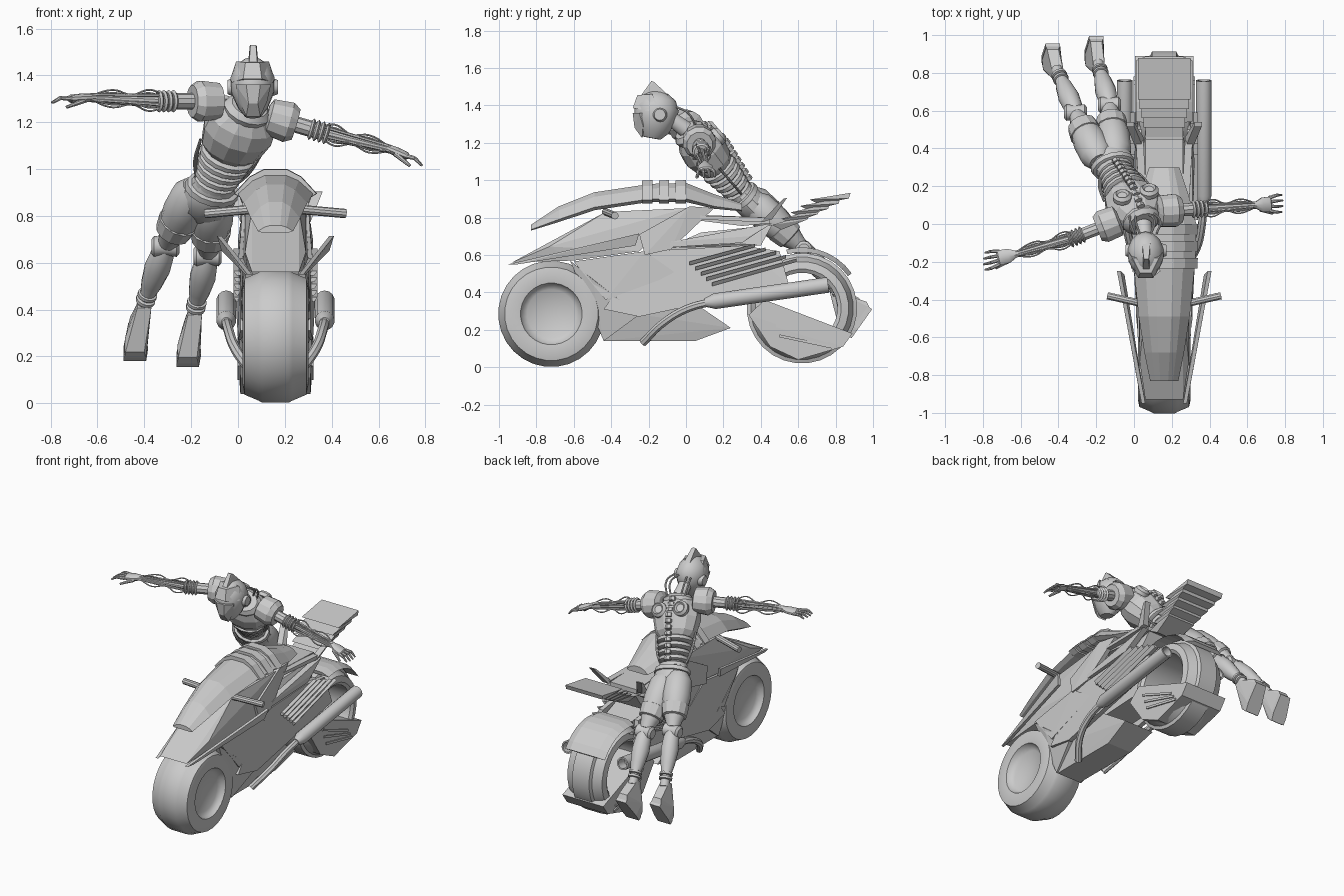
import bpy, bmesh, math
from mathutils import Vector as V

cube = bpy.data.objects.get("Cube")
if cube:
    bpy.data.objects.remove(cube)

grey = bpy.data.materials.new("plain_grey")
grey.use_nodes = True
grey.diffuse_color = (0.6, 0.6, 0.6, 1)
grey.node_tree.nodes["Principled BSDF"].inputs["Base Color"].default_value = (0.6, 0.6, 0.6, 1)
CX = 0.16  # centre plane of the motorcycle


def finish(name, bm, smooth=True):
    bmesh.ops.recalc_face_normals(bm, faces=bm.faces)
    me = bpy.data.meshes.new(name)
    bm.to_mesh(me)
    bm.free()
    me.materials.append(grey)
    if smooth:
        me.shade_smooth()
        me.set_sharp_from_angle(angle=math.radians(35))
    ob = bpy.data.objects.new(name, me)
    bpy.context.collection.objects.link(ob)
    return ob


def skin(name, rings, loop=False, smooth=True):
    """Bridge rings of points; cap the ends unless looped."""
    bm = bmesh.new()
    vs = [[bm.verts.new(p) for p in r] for r in rings]
    n = len(vs[0])
    pairs = list(zip(vs, vs[1:])) + ([(vs[-1], vs[0])] if loop else [])
    for a, b in pairs:
        for i in range(n):
            bm.faces.new((a[i], a[(i + 1) % n], b[(i + 1) % n], b[i]))
    if not loop:
        bm.faces.new(vs[0])
        bm.faces.new(vs[-1])
    return finish(name, bm, smooth)


def spin(name, p, q, profile, n=12, side=(1, 0, 0), loop=False, smooth=True):
    """Rings (t, a[, b]) along the line p to q."""
    p, d = V(p), V(q) - V(p)
    ax, u = d.normalized(), V(side)
    if abs(ax.dot(u)) > 0.9:
        u = V((0, 1, 0))
    u = (u - ax * u.dot(ax)).normalized()
    w = ax.cross(u)
    ang = [2 * math.pi * (i + 0.5) / n for i in range(n)]
    rings = [[p + d * r[0] + u * math.cos(k) * r[1] + w * math.sin(k) * r[-1] for k in ang] for r in profile]
    return skin(name, rings, loop, smooth)


def rod(name, p, q, r, r2=None, n=10):
    return spin(name, p, q, [(0, r), (1, r if r2 is None else r2)], n)


def hull(name, pts):
    bm = bmesh.new()
    for p in pts:
        bm.verts.new(p)
    res = bmesh.ops.convex_hull(bm, input=bm.verts)
    bmesh.ops.delete(bm, geom=[v for v in bm.verts if not v.link_faces], context='VERTS')
    bmesh.ops.dissolve_limit(bm, angle_limit=0.02, verts=bm.verts, edges=bm.edges)
    return finish(name, bm, False)


def body(name, pts):
    """Convex block symmetric about the motorcycle's centre plane."""
    return hull(name, [(CX + s * x, y, z) for x, y, z in pts for s in (-1, 1)])


def panels(name, pts, thick=0.03):
    """A convex side panel on both flanks."""
    for s, tag in ((1, "left"), (-1, "right")):
        hull(f"{name}_{tag}", [(CX + s * (x - k), y, z) for x, y, z in pts for k in (0, thick)])


def cable(name, pts, r):
    cu = bpy.data.curves.new(name, 'CURVE')
    cu.dimensions, cu.bevel_depth, cu.bevel_resolution, cu.resolution_u = '3D', r, 2, 5
    sp = cu.splines.new('BEZIER')
    sp.bezier_points.add(len(pts) - 1)
    for b, p in zip(sp.bezier_points, pts):
        b.co = p
        b.handle_left_type = b.handle_right_type = 'AUTO'
    tmp = bpy.data.objects.new(name, cu)
    bpy.context.collection.objects.link(tmp)
    dg = bpy.context.evaluated_depsgraph_get()
    me = bpy.data.meshes.new_from_object(tmp.evaluated_get(dg))
    bpy.data.objects.remove(tmp)
    bm = bmesh.new()
    bm.from_mesh(me)
    finish(name, bm)


def both(half):
    return half + [(1 - r[0], *r[1:]) for r in reversed(half)]


# Wheels: solid front, hollow rear
tyre = [(0, .21), (.03, .25), (.24, .275)]
spin("front_wheel", (CX - .14, -.72, .285), (CX + .14, -.72, .285),
     both([(.2, .02), (.16, .13), (.1, .155), (.02, .165)] + tyre + [(.3, .284)]), 28)
spin("rear_wheel", (CX - .14, .62, .315), (CX + .14, .62, .315),
     both([(.05, .19)] + tyre + [(.27, .295)]), 28, loop=True)
arc = [math.radians(k) for k in range(35, 106, 10)]
skin("rear_fender", [[(CX + x, .62 + r * math.cos(k), .315 + r * math.sin(k))
     for x, r in ((-.15, .3), (-.1, .325), (.1, .325), (.15, .3))] for k in arc], smooth=False)

# Rear wheel cover with slits
body("wheel_cover", [(.155, .335, .28), (.155, .42, .36), (.155, .89, .18), (.155, .84, .11),
                     (.15, .6, .04), (.15, .45, .11)])
for i in range(3):
    panels(f"cover_slit_{i}", [(.162, .46 + .02 * i, .27 - .055 * i), (.162, .74 + .02 * i, .16 - .03 * i),
                               (.162, .74 + .02 * i, .175 - .03 * i), (.162, .46 + .02 * i, .285 - .055 * i)], .008)

# Hull, belly and flank panels
body("engine_hull", [(.1, -.58, .56), (.1, -.44, .32), (.1, .34, .36), (.1, .5, .6), (.12, -.1, .64), (.12, .3, .65)])
body("belly", [(.13, -.44, .31), (.09, -.44, .14), (.09, .05, .14), (.11, .24, .21), (.13, .05, .34)])
panels("front_strut", [(.13, -.62, .57), (.15, -.5, .47), (.15, -.25, .28), (.13, -.44, .31), (.1, -.44, .14)])
panels("main_panel", [(.15, -.44, .31), (.16, -.25, .27), (.17, .55, .44), (.15, .5, .62), (.15, .3, .65), (.14, -.22, .62)])
panels("front_panel", [(.14, -.6, .565), (.15, -.22, .62), (.15, -.05, .5), (.15, -.43, .36)])
panels("tank_panel", [(.15, -.25, .71), (.14, .02, .86), (.12, .15, .85), (.15, -.08, .63), (.16, -.22, .6)])
for i in range(5):
    a, b = (.02 + .03 * i, .565 - .028 * i), (.37 + .055 * i, .66 - .02 * i)
    panels(f"louvre_{i}", [(.18, *a), (.18, *b), (.165, a[0], a[1] - .02), (.165, b[0], b[1] - .018)], .025)

# Nose cowl and side blades
body("nose_cowl", [(.1, -.93, .56), (.13, -.73, .645), (.1, -.43, .83), (.13, 0, .85), (.14, -.25, .62), (.12, -.6, .57)])
panels("side_blade", [(.12, -.95, .55), (.25, -.25, .715), (.23, -.27, .65), (.13, -.9, .55)], .02)


# Upper fairing shell and its raised ribs
def shell(name, secs):
    skin(name, [[(CX + k * w, y, zs + f * (zt - zs)) for k, f in
         ((-.8, -.2), (-1, 0), (-.62, .7), (-.28, 1), (.28, 1), (.62, .7), (1, 0), (.8, -.2))]
         for y, w, zt, zs in secs], smooth=False)


shell("upper_fairing", [(-.83, .075, .76, .735), (-.68, .105, .86, .79), (-.49, .135, .935, .855), (-.19, .165, .98, .9),
                        (0, .17, .985, .9), (.15, .13, .925, .86), (.3, .08, .875, .84)])
for i in range(3):
    y = -.235 + .09 * i
    shell(f"fairing_rib_{i}", [(y, .175, .998, .895), (y + .055, .178, 1.0, .895)])

# Seat, swept rails and stepped tail
body("seat", [(.1, .02, .79), (.1, .3, .755), (.1, .45, .77), (.1, .45, .8), (.1, .05, .815)])
body("seat_base", [(.08, -.1, .64), (.12, .29, .66), (.1, .46, .76), (.12, .4, .65), (.07, .08, .72)])
panels("seat_rail", [(.13, .07, .79), (.15, .42, .775), (.15, .44, .8), (.13, .07, .81)], .04)
panels("rear_rail", [(.15, .4, .775), (.2, .52, .9), (.2, .54, .905), (.15, .46, .79)], .04)
panels("lower_rail", [(.15, -.1, .64), (.16, .3, .665), (.15, .46, .77), (.16, .34, .7), (.15, -.08, .67)], .04)
for i in range(5):
    a, b, w = (.46 + .05 * i, .76 + .034 * i), (.66 + .055 * i, .82 + .028 * i), .1 + .01 * i
    body(f"tail_step_{i}", [(w, *a), (w, *b), (w * .8, a[0] + .05, a[1] - .025), (w, b[0] - .01, b[1] - .03)])

# Exhausts and handlebars
for s, tag in ((1, "left"), (-1, "right")):
    P = lambda x, y, z: (CX + s * x, y, z)
    cable(f"exhaust_pipe_{tag}", [P(.1, -.23, .13), P(.17, -.13, .23), P(.2, 0, .31), P(.21, .16, .355)], .022)
    spin(f"exhaust_{tag}", P(.21, .1, .345), P(.21, .76, .44),
         [(0, .022), (.08, .042), (1, .042), (1, .032), (.9, .03)], 14)
    rod(f"handlebar_{tag}", P(.08, -.43, .83), P(.3, -.38, .81), .02)

# Torso of the rider
waist, neck = V((-.11, .3, .92)), V((.05, 0, 1.27))
across = V((.36, .08, -.09))
axis = neck - waist
back = axis.cross(across).normalized()
spin("spine_core", waist, neck, [(-.1, .07, .05), (.3, .075, .06), (1, .04, .04)], 12, across)
spin("chest", waist, neck, [(.42, .1, .08), (.5, .135, .105), (.68, .155, .125), (.82, .15, .11), (.95, .09, .07), (1, .05, .05)],
     12, across, smooth=False)
for i in range(5):
    t, r = .02 + .085 * i, .092 + .007 * i
    spin(f"abdomen_band_{i}", waist, neck, [(t, r - .012, r - .03), (t + .015, r, r - .018),
         (t + .055, r, r - .018), (t + .07, r - .012, r - .03)], 14, across)
for i in range(11):
    c = waist + axis * (.08 + .08 * i) + back * (.085 + .035 * min(1, i / 6) - .03 * max(0, i - 7) / 3)
    spin(f"vertebra_{i}", c, c + axis * .05, [(0, .022, .02), (1, .022, .02)], 6, across, smooth=False)
for s in (-1, 1):
    c = waist + axis * .75 + across.normalized() * .075 * s + back * .095
    spin("shoulder_blade_disc", c, c + back * .04, [(0, .05), (.6, .05), (1, .035), (.7, .025)], 16)
    for k in (.03, .05):
        a = waist + axis * .05 + across * .21 * s
        cable("side_cable", [a, waist + axis * .25 + across * (.27 + k) * s, waist + axis * .5 + across * .36 * s], .006)
spin("collar", waist, neck, [(.9, .1, .085), (.95, .105, .09), (1.0, .08, .07)], 14, across)

# Pelvis and belt
spin("pelvis", (-.1, .28, .94), (-.16, .42, .8), [(0, .09, .07), (.3, .115, .085), (.7, .12, .085), (1, .06, .05)], 12)
spin("belt", (-.1, .28, .94), (-.16, .42, .8), [(.1, .1, .08), (.12, .115, .09), (.25, .12, .092), (.27, .11, .08)], 14)

# Head
chin, crown = V((.065, -.185, 1.225)), V((.06, -.14, 1.475))
spin("neck", neck, (.06, -.11, 1.35), [(0, .045), (1, .04)], 12)
spin("helmet", chin, crown, [(0, .035, .05), (.15, .065, .085), (.4, .092, .112), (.65, .096, .118),
                             (.85, .075, .095), (.97, .035, .05), (1, .01, .015)], 14)
hull("face_mask", [(.065 + s * x, y, z) for s in (-1, 1) for x, y, z in
     ((.03, -.235, 1.225), (.06, -.23, 1.29), (.075, -.25, 1.36), (.03, -.285, 1.36), (.02, -.275, 1.28), (.06, -.2, 1.36))])
hull("brow", [(.062 + s * x, y, z) for s in (-1, 1) for x, y, z in
     ((.09, -.2, 1.37), (.04, -.285, 1.385), (.03, -.26, 1.455), (.07, -.18, 1.46), (.09, -.15, 1.4))])
hull("crest", [(.065 + s * x, y, z) for s in (-1, 1) for x, y, z in
     ((.018, -.25, 1.44), (.012, -.185, 1.53), (.015, -.17, 1.525), (.025, -.06, 1.42), (.02, -.12, 1.44))])
for s in (-1, 1):
    rod("ear_disc", (.063 + s * .08, -.14, 1.35), (.063 + s * .108, -.14, 1.35), .04, .03, 14)
    for k in (.03, .06):
        cable("neck_cable", [(.06 + s * k, -.05, 1.39), (.06 + s * (k + .02), .01, 1.36), (.04 + s * k, .06, 1.27)], .006)

# Arms and hands
arms = {"right": ((-.13, .0, 1.29), (-.31, -.07, 1.29), (-.63, -.16, 1.305), (-.8, -.2, 1.295)),
        "left": ((.18, .07, 1.21), (.35, .08, 1.16), (.65, .1, 1.085), (.79, .11, 1.025))}
for tag, pts in arms.items():
    sh, el, wr, tip = map(V, pts)
    out = (el - sh).normalized()
    spin(f"shoulder_pad_{tag}", sh - out * .06, sh + out * .07,
         [(0, .05, .05), (.1, .08, .085), (.75, .09, .09), (1, .07, .07), (1, .05, .05)], 12, (0, 0, 1), smooth=False)
    rod(f"upper_arm_{tag}", sh, el, .035)
    for i in range(4):
        c = el + out * (.022 * i - .045)
        spin(f"elbow_ring_{tag}_{i}", c, c + out * .016, [(0, .038), (.5, .048), (1, .038)], 14)
    rod(f"forearm_{tag}", el, wr, .02, .016)
    fd = wr - el
    for j in range(4):
        k = j * math.pi / 2 + .6
        off = lambda r: V((0, math.cos(k), math.sin(k))) * r
        rod(f"forearm_rod_{tag}_{j}", el + off(.03), wr + off(.015), .007, n=6)
        cable(f"arm_cable_{tag}_{j}", [el + off(.02), el + fd * .2 + off(.055), el + fd * .45 + off(.025),
                                       el + fd * .7 + off(.045), wr + off(.01)], .004)
    hd = tip - wr
    spin(f"palm_{tag}", wr, tip, [(-.12, .016), (0, .022, .018), (.2, .04, .02), (.5, .042, .018), (.55, .03, .01)],
         10, (0, 1, 0))
    for j in range(4):
        a = wr + hd * .48 + V((0, .023 * (j - 1.5), 0))
        m = wr + hd * .75 + V((0, .03 * (j - 1.5), .006))
        rod(f"finger_{tag}_{j}", a, m, .011, .009, 8)
        rod(f"fingertip_{tag}_{j}", m, wr + hd * (1 - .04 * abs(j - 1.5)) + V((0, .03 * (j - 1.5), -.012)), .009, .005, 8)
    rod(f"thumb_{tag}", wr + hd * .15 + V((0, -.025, -.01)), wr + hd * .6 + V((0, -.05, -.035)), .012, .007, 8)

# Legs: hip, knee, ankle, heel, toe
legs = {"right": ((-.19, .35, .9), (-.31, .59, .67), (-.41, .82, .4), (-.43, .94, .34), (-.44, .85, .19)),
        "left": ((-.1, .37, .87), (-.13, .63, .63), (-.19, .85, .37), (-.2, .98, .32), (-.215, .87, .165))}
for tag, pts in legs.items():
    hip, kn, an, heel, toe = map(V, pts)
    spin(f"thigh_{tag}", hip, kn, [(-.1, .06), (.05, .088), (.35, .09), (.65, .075), (.8, .055), (.95, .04)], 14)
    spin(f"thigh_guard_{tag}", hip, kn, [(.5, .07), (.52, .088), (.72, .078), (.74, .06)], 12, smooth=False)
    spin(f"knee_{tag}", kn - V((.06, 0, 0)), kn + V((.06, 0, 0)), [(0, .03), (.1, .045), (.4, .04), (.6, .04), (.9, .045), (1, .03)], 14)
    spin(f"shin_{tag}", kn, an, [(0, .035), (.12, .05), (.35, .056), (.6, .045), (.78, .03), (1, .03)], 14)
    for t in (.74, .82):
        spin(f"ankle_ring_{tag}", kn, an, [(t, .03), (t + .01, .042), (t + .05, .042), (t + .06, .03)], 14)
    top = kn.lerp(an, .9)
    X = V((1, 0, 0))
    hull(f"foot_{tag}", [c + X * s * w for s in (-1, 1) for c, w in
         ((top, .03), (top + V((0, -.03, -.02)), .03), (heel, .036), (heel + V((0, -.015, .03)), .03), (toe, .046),
          (toe + V((0, -.035, .03)), .04), (toe.lerp(heel, .3), .05), (toe + V((0, -.03, .09)), .042))])
    sole = V((0, .015, -.01))
    hull(f"sole_{tag}", [c + X * s * w + o for s in (-1, 1) for o in (sole, sole * -.5) for c, w in
         ((heel, .038), (toe, .048), (toe.lerp(heel, .3), .052))])
